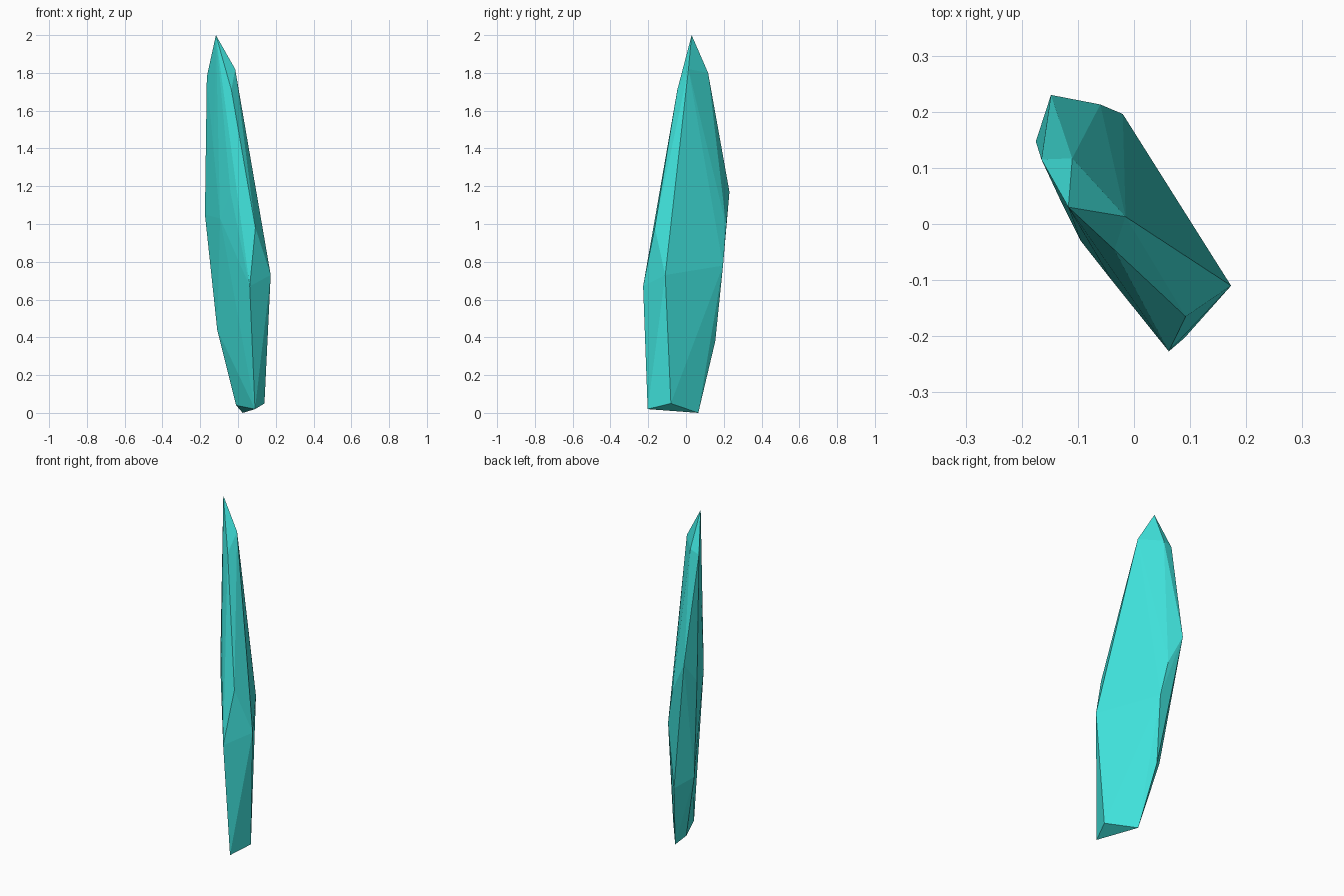
import bpy, bmesh

if "Cube" in bpy.data.objects:
    bpy.data.objects.remove(bpy.data.objects["Cube"])

# Corner points of the shard, grouped by height
tip = [(-0.117, 0.03, 2.0)]
shoulder = [(-0.015, 0.013, 1.82), (-0.11, 0.117, 1.80),
            (-0.165, 0.115, 1.78), (-0.035, -0.046, 1.71)]
middle = [(-0.13, 0.04, 1.40), (-0.148, 0.23, 1.17), (-0.04, -0.10, 1.17),
          (-0.175, 0.147, 1.05), (-0.095, -0.03, 1.03),
          (-0.06, 0.213, 0.99), (0.092, -0.165, 0.98)]
lower = [(-0.02, 0.196, 0.78), (0.173, -0.11, 0.73), (0.062, -0.227, 0.67),
         (-0.11, 0.08, 0.44), (-0.03, 0.155, 0.38)]
foot = [(0.14, -0.08, 0.05), (-0.01, 0.012, 0.04),
        (0.09, -0.203, 0.02), (0.025, 0.065, 0.0)]

# Crystal: flat facets wrapped around the corner points
bm = bmesh.new()
for p in tip + shoulder + middle + lower + foot:
    bm.verts.new(p)
bmesh.ops.convex_hull(bm, input=list(bm.verts))
loose = [v for v in bm.verts if not v.link_faces]
bmesh.ops.delete(bm, geom=loose, context='VERTS')
bmesh.ops.recalc_face_normals(bm, faces=list(bm.faces))
mesh = bpy.data.meshes.new("crystal_shard")
bm.to_mesh(mesh)
bm.free()
crystal = bpy.data.objects.new("crystal_shard", mesh)
bpy.context.collection.objects.link(crystal)

# Teal crystal colour
teal = bpy.data.materials.new("teal_crystal")
teal.diffuse_color = (0.05, 0.75, 0.70, 1)
teal.use_nodes = True
teal.node_tree.nodes["Principled BSDF"].inputs["Base Color"].default_value = teal.diffuse_color
mesh.materials.append(teal)
